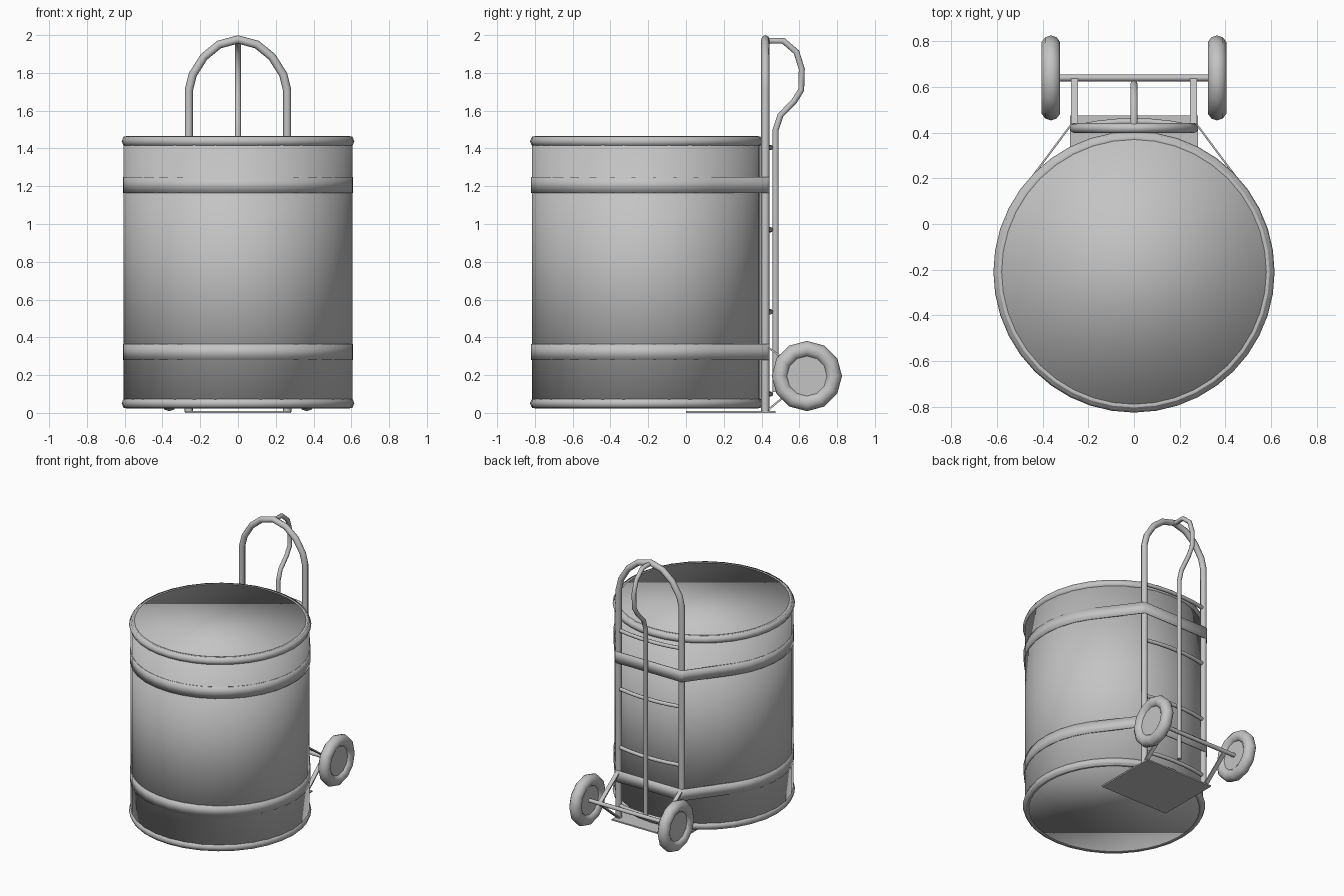
import bpy, bmesh, math
from mathutils import Vector

cube = bpy.data.objects.get("Cube")
if cube:
    bpy.data.objects.remove(cube, do_unlink=True)

grey = bpy.data.materials.new("plain_grey")
grey.use_nodes = True
tone = (0.55, 0.55, 0.55, 1)
grey.diffuse_color = tone
grey.node_tree.nodes["Principled BSDF"].inputs["Base Color"].default_value = tone

DRUM_Y = -0.21
RAIL_X, RAIL_Y = 0.26, 0.42
AXLE_Y, AXLE_Z = 0.64, 0.195


def finish(name, angle=None):
    """Name the active object, colour it and shade it."""
    ob = bpy.context.object
    ob.name = ob.data.name = name
    ob.data.materials.clear()
    ob.data.materials.append(grey)
    if angle is None:
        bpy.ops.object.shade_smooth()
    else:
        bpy.ops.object.shade_smooth_by_angle(angle=math.radians(angle))
    return ob


def activate(data):
    ob = bpy.data.objects.new("part", data)
    bpy.context.collection.objects.link(ob)
    bpy.ops.object.select_all(action='DESELECT')
    ob.select_set(True)
    bpy.context.view_layer.objects.active = ob
    return ob


def tube(name, points, radius):
    """Round bar along a path of straight pieces."""
    curve = bpy.data.curves.new(name, 'CURVE')
    curve.dimensions = '3D'
    curve.bevel_depth = radius
    curve.bevel_resolution = 2
    curve.use_fill_caps = True
    spline = curve.splines.new('POLY')
    spline.points.add(len(points) - 1)
    for p, co in zip(spline.points, points):
        p.co = (*co, 1)
    activate(curve)
    bpy.ops.object.convert(target='MESH')
    return finish(name, 50)


def box(name, low, high):
    low, high = Vector(low), Vector(high)
    bpy.ops.mesh.primitive_cube_add(size=1, location=(low + high) / 2)
    bpy.context.object.scale = high - low
    return finish(name, 30)


def strap(name, low, high):
    """Band around the drum and behind both rails."""
    radius = 0.607
    start, steps = math.radians(55), 24
    outline = [(-0.272, 0.438), (0.272, 0.438), (0.283, 0.425)]
    for i in range(steps + 1):
        a = start + (2 * math.pi - 2 * start) * i / steps
        outline.append((radius * math.sin(a), DRUM_Y + radius * math.cos(a)))
    outline.append((-0.283, 0.425))
    bm = bmesh.new()
    rings = [[bm.verts.new((x, y, z)) for x, y in outline] for z in (low, high)]
    n = len(outline)
    for i in range(n):
        j = (i + 1) % n
        bm.faces.new((rings[0][i], rings[0][j], rings[1][j], rings[1][i]))
    bmesh.ops.recalc_face_normals(bm, faces=bm.faces)
    mesh = bpy.data.meshes.new(name)
    bm.to_mesh(mesh)
    bm.free()
    ob = activate(mesh)
    finish(name, 30)
    solid = ob.modifiers.new("thickness", 'SOLIDIFY')
    solid.thickness = 0.008
    solid.offset = 0


# Drum with soft shading running over its ends
bottom, top = 0.026, 1.464
bpy.ops.mesh.primitive_cylinder_add(vertices=32, radius=0.605, depth=top - bottom,
                                    location=(0, DRUM_Y, (bottom + top) / 2))
finish("drum")

# Rolled rims
for name, z in (("bottom_rim", 0.051), ("top_rim", 1.438)):
    bpy.ops.mesh.primitive_torus_add(major_segments=40, minor_segments=8,
                                     major_radius=0.587, minor_radius=0.029,
                                     location=(0, DRUM_Y, z))
    finish(name)

strap("lower_strap", 0.28, 0.365)
strap("upper_strap", 1.165, 1.25)

# Arched frame: one side, then mirrored over the top
side = [(RAIL_X, 0.004), (RAIL_X, 1.71), (0.24, 1.79), (0.18, 1.885), (0.1, 1.95)]
arch = side + [(0, 1.977)] + [(-x, z) for x, z in reversed(side)]
tube("frame_rails", [(x, RAIL_Y, z) for x, z in arch], 0.022)

# Central bar with a looped grip
grip = [(0.42, 1.97), (0.515, 1.97), (0.585, 1.91), (0.613, 1.82), (0.61, 1.71),
        (0.573, 1.65), (0.5, 1.575), (0.475, 1.5), (0.475, 0.11)]
tube("grip_bar", [(0, y, z) for y, z in grip], 0.016)

# Bowed rungs
for i in range(4):
    z = 0.1 + 0.435 * i
    bow = [(RAIL_X * t, RAIL_Y + 0.03 * (1 - t * t), z)
           for t in (-1, -0.6, -0.25, 0.25, 0.6, 1)]
    tube(f"rung_{i + 1}", bow, 0.014)

# Toe plate
box("toe_plate", (-0.28, 0.0, 0.0), (0.28, 0.475, 0.01))

# Axle, wheels and flat braces
tube("axle", [(-0.36, AXLE_Y, AXLE_Z), (0.36, AXLE_Y, AXLE_Z)], 0.015)
for label, s in (("left", 1), ("right", -1)):
    spot = (s * 0.364, AXLE_Y, AXLE_Z)
    turn = (0, math.pi / 2, 0)
    bpy.ops.mesh.primitive_torus_add(major_segments=12, minor_segments=10,
                                     major_radius=0.143, minor_radius=0.043,
                                     location=spot, rotation=turn)
    finish(label + "_tyre")
    bpy.ops.mesh.primitive_cylinder_add(vertices=24, radius=0.115, depth=0.036,
                                        location=spot, rotation=turn)
    finish(label + "_hub", 30)
    for part, z in (("upper", 0.35), ("lower", 0.012)):
        a, b = Vector((s * RAIL_X, 0.43, z)), Vector((s * RAIL_X, AXLE_Y + 0.01, AXLE_Z))
        run = b - a
        bpy.ops.mesh.primitive_cube_add(size=1, location=(a + b) / 2,
                                        rotation=(math.atan2(run.z, run.y), 0, 0))
        bpy.context.object.scale = (0.03, run.length, 0.01)
        finish(f"{label}_{part}_brace", 30)
